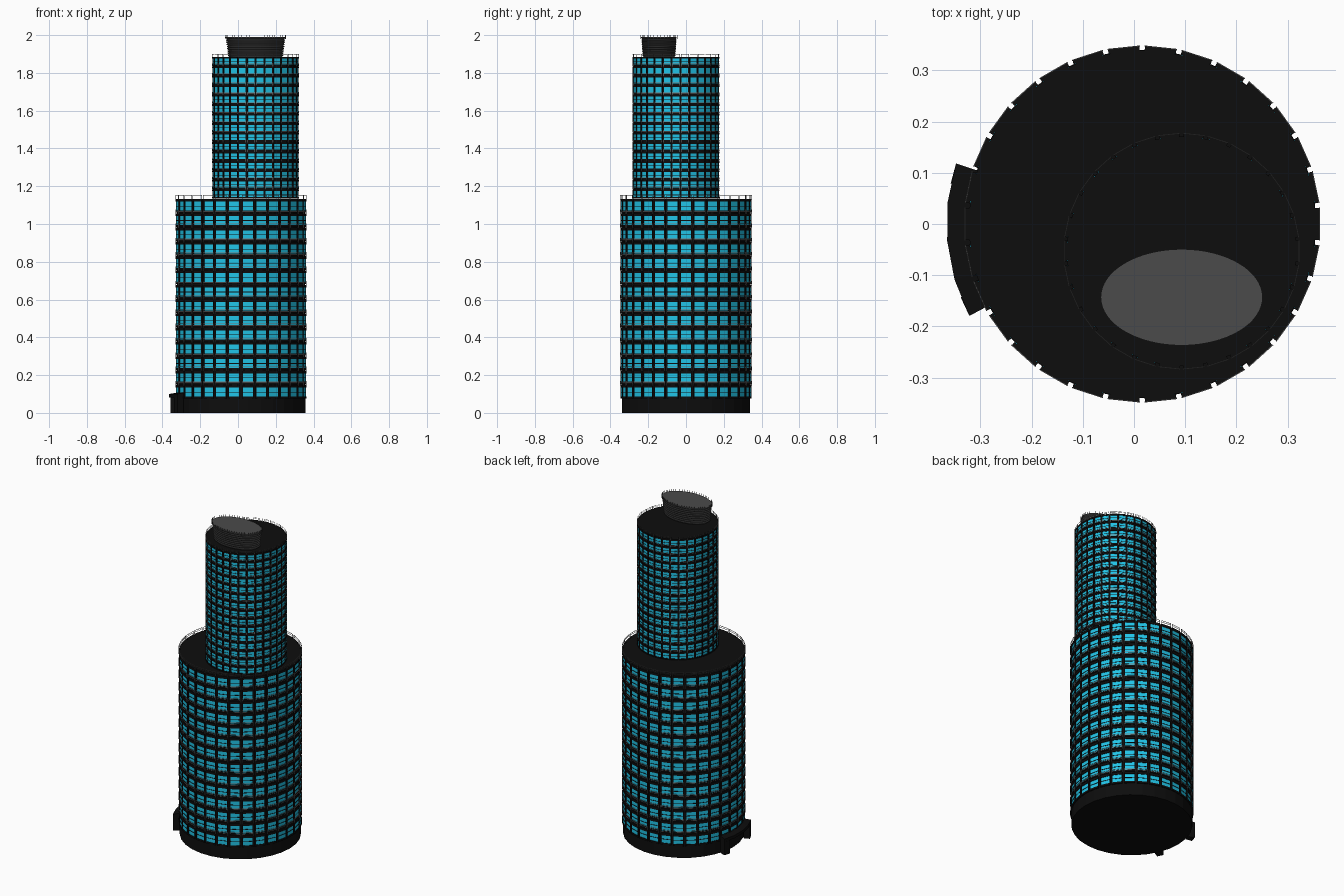
import bpy, bmesh
from math import sin, cos, pi, radians
from mathutils import Matrix

if "Cube" in bpy.data.objects:
    bpy.data.objects.remove(bpy.data.objects["Cube"])

SIDES, FLOOR, R = 30, 0.0757, 0.346


def material(name, rgb):
    m = bpy.data.materials.new(name)
    m.diffuse_color = (*rgb, 1)
    m.use_nodes = True
    m.node_tree.nodes["Principled BSDF"].inputs["Base Color"].default_value = m.diffuse_color
    return m


BLACK = material("black", (0.004, 0.004, 0.004))
GLASS = material("cyan_glass", (0.015, 0.55, 0.8))
GREY = material("rail_grey", (0.2, 0.2, 0.2))
DARK = material("crown_grey", (0.07, 0.07, 0.07))


def finish(name, bm, mat, loc=(0, 0, 0), scale=1):
    bmesh.ops.recalc_face_normals(bm, faces=bm.faces)
    me = bpy.data.meshes.new(name)
    bm.to_mesh(me)
    bm.free()
    me.materials.append(mat)
    ob = bpy.data.objects.new(name, me)
    ob.location, ob.scale = loc, (scale,) * 3
    bpy.context.collection.objects.link(ob)
    return ob


def ring_of_boxes(bm, boxes):
    """boxes: (radius, tangent offset, z low, z high, depth, width), on every facet"""
    for i in range(SIDES):
        turn = Matrix.Rotation(2 * pi * i / SIDES, 4, 'Z')
        for r, t, lo, hi, depth, width in boxes:
            bmesh.ops.create_cube(bm, size=1, matrix=turn
                @ Matrix.Translation((r, t, (lo + hi) / 2))
                @ Matrix.Diagonal((depth, width, hi - lo, 1)))


def prism(name, r, z0, z1, mat, loc, scale=1):
    bm = bmesh.new()
    bmesh.ops.create_cone(bm, cap_ends=True, segments=SIDES, radius1=r, radius2=r, depth=z1 - z0,
        matrix=Matrix.Translation((0, 0, (z0 + z1) / 2)) @ Matrix.Rotation(pi / SIDES, 4, 'Z'))
    return finish(name, bm, mat, loc, scale)


W = 0.0615
PARTS = {
    # spandrels, transom and side mullions of one storey
    "floor_frames": (BLACK, [(R - .004, 0, 0, .011, .009, W), (R - .004, 0, .058, FLOOR - .003, .009, W),
                             (R - .005, 0, .033, .036, .008, W),
                             (R - .005, W / 2 - .002, .011, .058, .007, .004),
                             (R - .005, -W / 2 + .002, .011, .058, .007, .004)]),
    "window_panes": (GLASS, [(R - .006, 0, .011, .058, .006, W - .004)]),
    # thin guard rail standing at the top of each storey
    "guard_rails": (GREY, [(R, 0, FLOOR + .016, FLOOR + .018, .002, W),
                           (R, 0, FLOOR + .007, FLOOR + .0085, .002, W),
                           (R, W / 2, FLOOR - .006, FLOOR + .018, .002, .002),
                           (R, -W / 2, FLOOR - .006, FLOOR + .018, .002, .002)]),
}


def tower(prefix, x, y, z, floors, scale):
    prism(prefix + "_core", R - .006, 0, floors * FLOOR - .003, BLACK, (x, y, z), scale)
    for part, (mat, boxes) in PARTS.items():
        bm = bmesh.new()
        ring_of_boxes(bm, boxes)
        ob = finish(f"{prefix}_{part}", bm, mat, (x, y, z), scale)
        mod = ob.modifiers.new("storeys", 'ARRAY')
        mod.count = floors
        mod.use_relative_offset = False
        mod.use_constant_offset = True
        mod.constant_offset_displace = (0, 0, FLOOR)


CX = 0.016
prism("ground_base", R - .005, 0, FLOOR, BLACK, (CX, 0, 0))
tower("lower_tower", CX, 0, FLOOR, 14, 1)
tower("upper_tower", 0.093, -0.053, 15 * FLOOR, 15, 0.662)

# oval ribbed crown: saw-tooth profile swept round an ellipse
bm = bmesh.new()
Z0, Z1, N, SEG = 1.885, 1.99, 9, 64
profile = []
for k in range(N):
    f, h = k / (N - 1), (Z1 - Z0) / N
    grow = 0.93 + 0.07 * f
    profile += [(grow - .05, Z0 + k * h), (grow, Z0 + (k + .55) * h), (grow, Z0 + (k + .9) * h),
                (grow - .05, Z0 + (k + 1) * h)]
profile[-1] = (1.0, Z1)
loops = [[bm.verts.new((.158 * s * cos(2 * pi * i / SEG), .094 * s * sin(2 * pi * i / SEG), z))
          for i in range(SEG)] for s, z in profile]
for a, b in zip(loops, loops[1:]):
    for i in range(SEG):
        j = (i + 1) % SEG
        bm.faces.new((a[i], a[j], b[j], b[i]))
bm.faces.new(loops[0])
bm.faces.new(loops[-1])
finish("oval_crown", bm, DARK, (0.093, -0.143, 0))

# fine rail and posts around the crown rim
bm = bmesh.new()
for i in range(SEG):
    a = 2 * pi * i / SEG
    bmesh.ops.create_cube(bm, size=1, matrix=Matrix.Translation((.16 * cos(a), .097 * sin(a), 1.99))
                          @ Matrix.Diagonal((.0015, .0015, .02, 1)))
finish("crown_posts", bm, DARK, (0.093, -0.143, 0))

# entrance canopy on the left side: curved roof with an end wall at each side
bm = bmesh.new()


def sector(a0, a1, n, r0, r1, z0, z1):
    rows = []
    for i in range(n + 1):
        a = radians(a0 + (a1 - a0) * i / n)
        rows.append([bm.verts.new((r * cos(a), r * sin(a), z))
                     for r, z in ((r0, z0), (r1, z0), (r1, z1 - .008), (r0, z1))])
    for p, q in zip(rows, rows[1:]):
        for i in range(4):
            j = (i + 1) % 4
            bm.faces.new((p[i], p[j], q[j], q[i]))
    bm.faces.new(rows[0])
    bm.faces.new(rows[-1])


sector(162, 208, 4, .335, .382, .082, .108)
sector(162, 168, 1, .345, .382, 0, .09)
sector(202, 208, 1, .345, .382, 0, .09)
finish("entrance_canopy", bm, BLACK, (CX, 0, 0))
